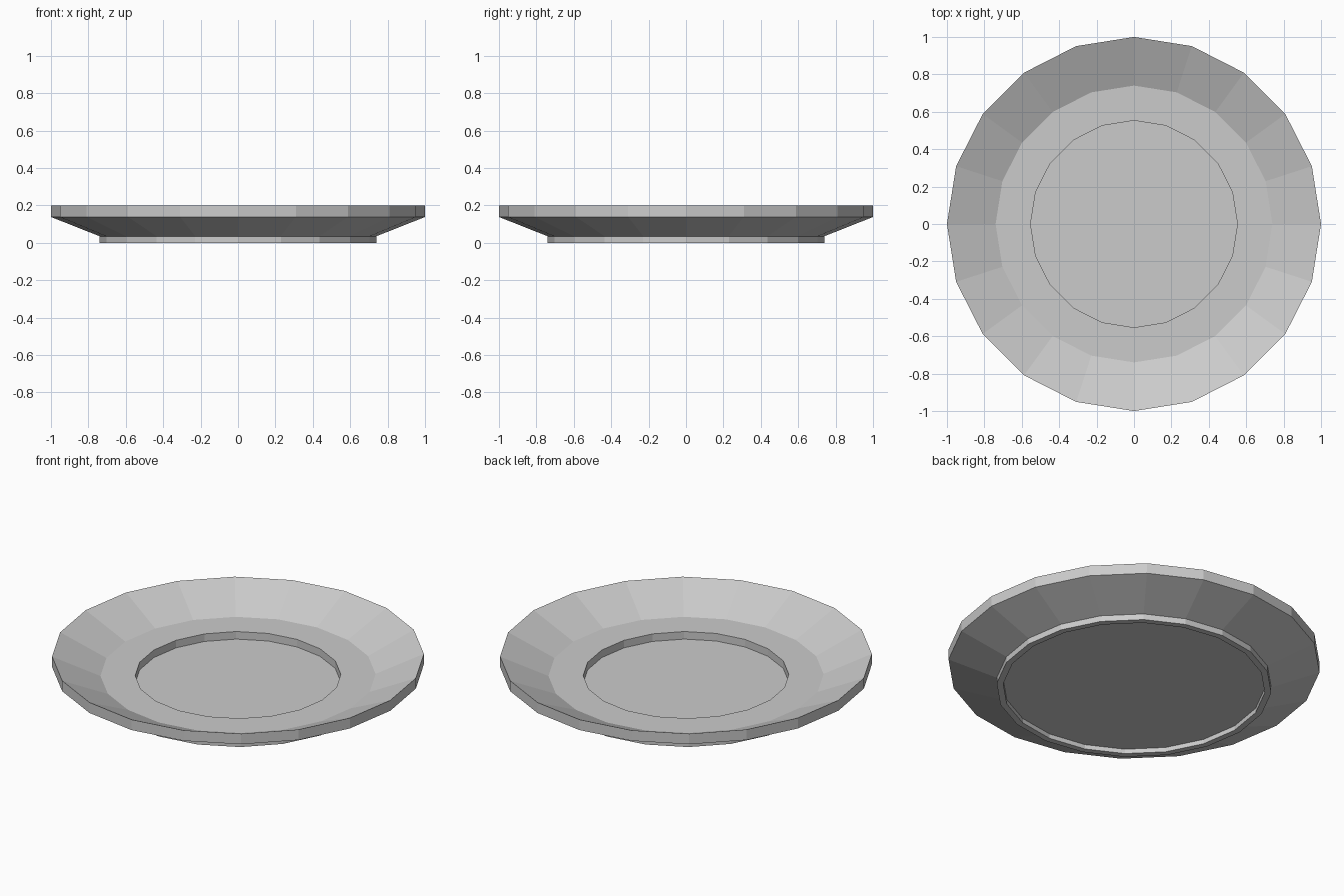
import bpy, bmesh
from math import cos, sin, tau

if "Cube" in bpy.data.objects:
    bpy.data.objects.remove(bpy.data.objects["Cube"])

SIDES = 20


def lathe(name, profile):
    """Revolve a profile of (radius, z); radius 0 is not used, the ends get flat caps."""
    bm = bmesh.new()
    rings = [[bm.verts.new((r * cos(tau * i / SIDES), r * sin(tau * i / SIDES), z))
              for i in range(SIDES)] for r, z in profile]
    for a, b in zip(rings, rings[1:]):
        for i in range(SIDES):
            j = (i + 1) % SIDES
            bm.faces.new((a[i], a[j], b[j], b[i]))
    bm.faces.new(rings[0][::-1])
    bm.faces.new(rings[-1])
    bmesh.ops.recalc_face_normals(bm, faces=bm.faces)
    mesh = bpy.data.meshes.new(name)
    bm.to_mesh(mesh)
    bm.free()
    obj = bpy.data.objects.new(name, mesh)
    bpy.context.collection.objects.link(obj)
    return obj


lathe("saucer", [
    (0.705, 0.027), (0.705, 0.0),   # recessed underside
    (0.74, 0.0), (0.74, 0.035),     # foot ring
    (1.0, 0.138), (1.0, 0.2),       # flared outside and upright rim
    (0.74, 0.083), (0.553, 0.083),  # sloped inside and flat ledge
    (0.553, 0.038),                 # cup well
])
